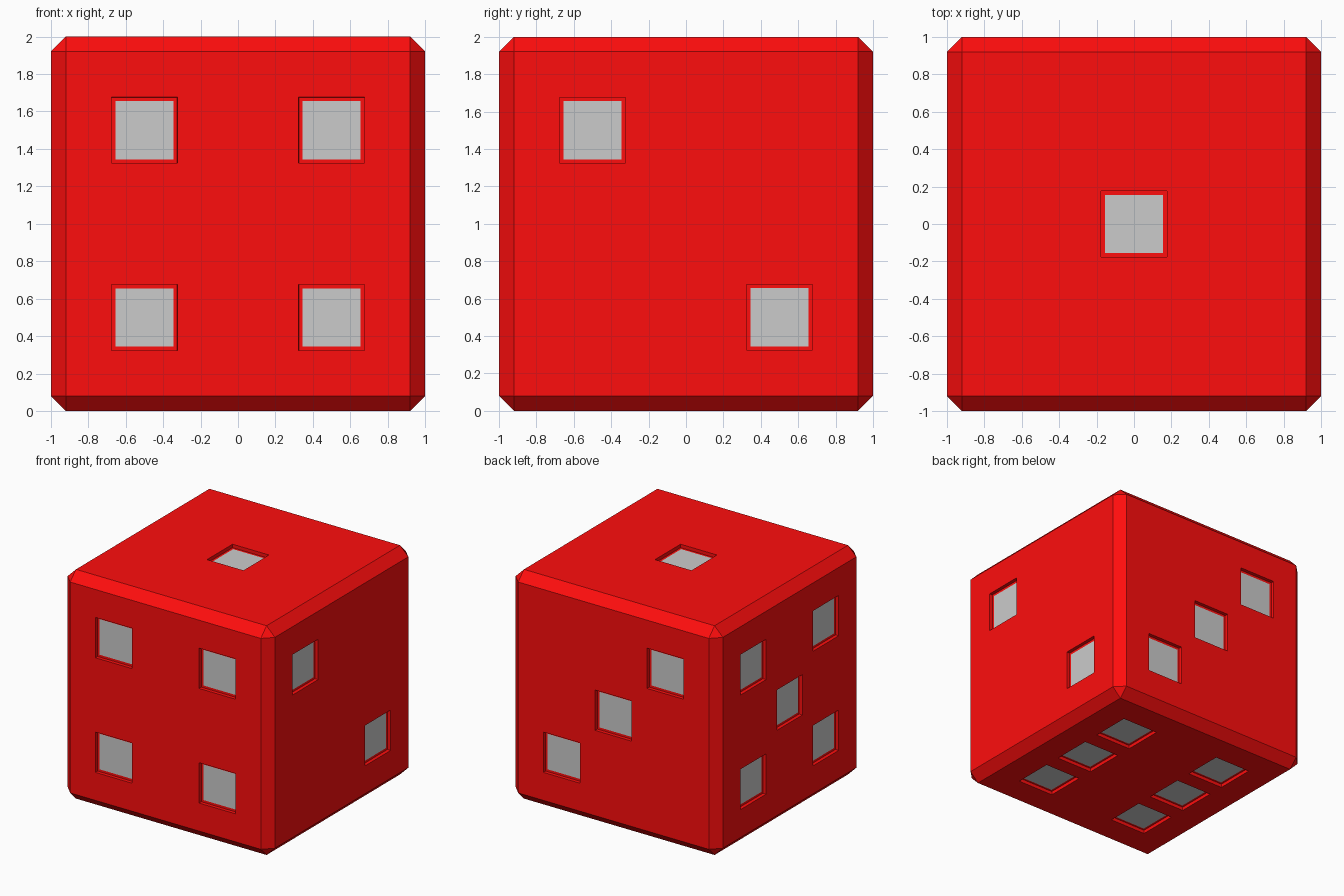
import bpy, bmesh
from mathutils import Vector

if "Cube" in bpy.data.objects:
    bpy.data.objects.remove(bpy.data.objects["Cube"])

CHAMFER, PIP, RIM, DEPTH = 0.08, 0.176, 0.02, 0.03
H = 0.5

# Pip centres on each face of the die (centred on the origin here)
corners = [(a, b) for a in (-H, H) for b in (-H, H)]
pips = [Vector((0, 0, 1))]                                          # top: 1
pips += [Vector((1, -H, H)), Vector((1, H, -H))]                    # right: 2
pips += [Vector((-a, 1, a)) for a in (-H, 0, H)]                    # back: 3
pips += [Vector((a, -1, b)) for a, b in corners]                    # front: 4
pips += [Vector((-1, a, b)) for a, b in corners + [(0, 0)]]         # left: 5
pips += [Vector((a, b, -1)) for a in (-H, H) for b in (-H, 0, H)]   # bottom: 6

# Chamfered cube body
bm = bmesh.new()
bmesh.ops.create_cube(bm, size=2)
bmesh.ops.bevel(bm, geom=bm.edges[:], offset=CHAMFER, offset_type='OFFSET',
                segments=1, affect='EDGES')

# Slice the body so each pip outline becomes its own square face
for axis in range(3):
    normal = Vector((0, 0, 0))
    normal[axis] = 1
    for centre in (-H, 0, H):
        for side in (-PIP, PIP):
            bmesh.ops.bisect_plane(bm, geom=bm.verts[:] + bm.edges[:] + bm.faces[:],
                                   plane_co=normal * (centre + side), plane_no=normal)

# Sink the pips with straight red walls, then a flat red rim around a grey floor
bm.normal_update()
floors = [f for f in bm.faces
          if any((f.calc_center_median() - p).length < 0.02 for p in pips)]
bmesh.ops.inset_individual(bm, faces=floors, thickness=0.0005, depth=-DEPTH,
                           use_even_offset=True)
bm.normal_update()
bmesh.ops.inset_individual(bm, faces=floors, thickness=RIM, depth=0,
                           use_even_offset=True)
for f in bm.faces:
    f.material_index = 0
for f in floors:
    f.material_index = 1

# Stand the die on the floor plane
bmesh.ops.translate(bm, verts=bm.verts[:], vec=(0, 0, 1))
mesh = bpy.data.meshes.new("die")
bm.to_mesh(mesh)
bm.free()
for name, colour in (("red", (1.0, 0.004, 0.004, 1)), ("grey", (0.8, 0.8, 0.8, 1))):
    mat = bpy.data.materials.new(name)
    mat.diffuse_color = colour
    mat.use_nodes = True
    mat.node_tree.nodes["Principled BSDF"].inputs["Base Color"].default_value = mat.diffuse_color
    mesh.materials.append(mat)
bpy.context.collection.objects.link(bpy.data.objects.new("die", mesh))
